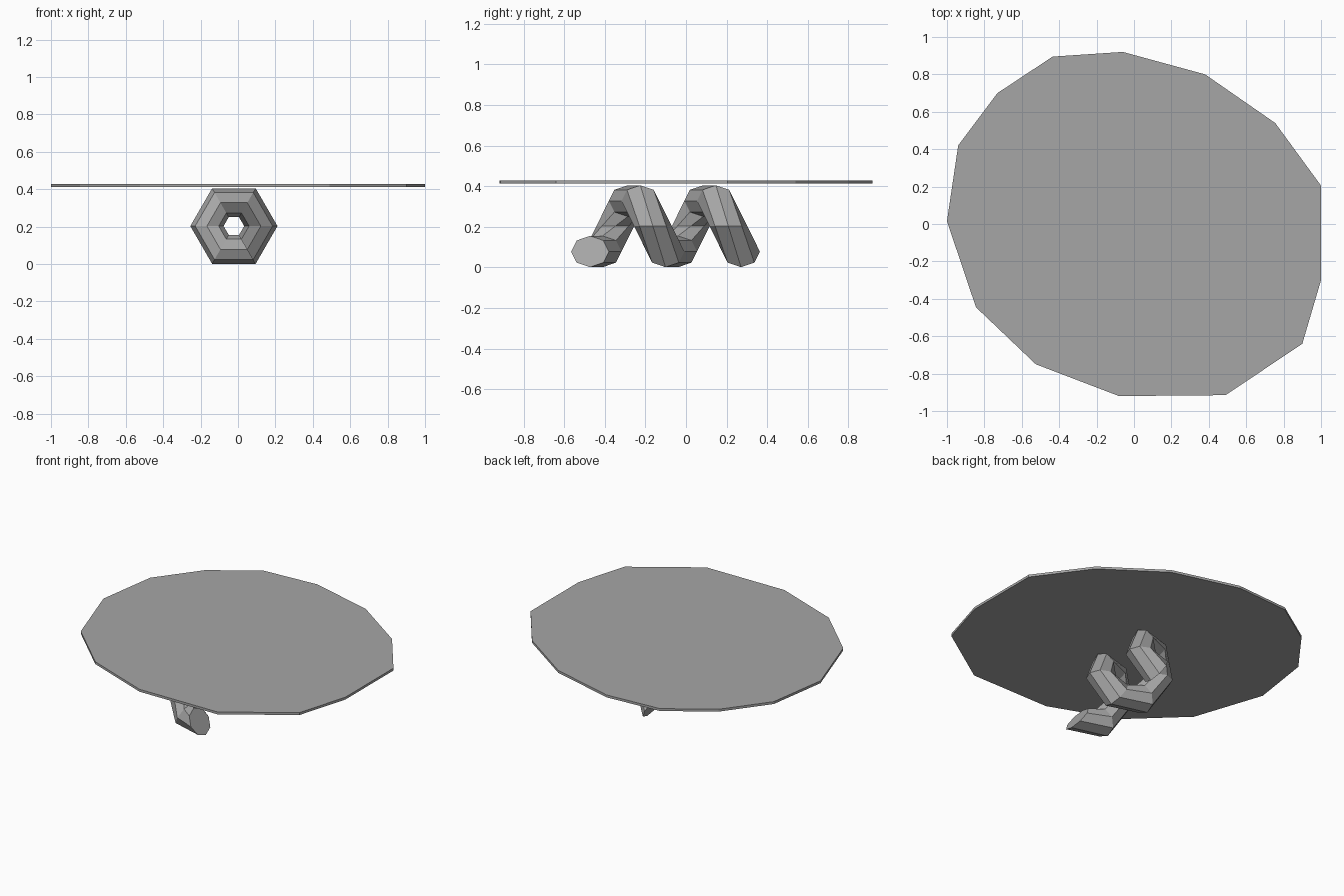
import bpy, bmesh
from math import sin, cos, pi

cube = bpy.data.objects.get("Cube")
if cube:
    bpy.data.objects.remove(cube)

GREY = (0.38, 0.38, 0.38, 1)
grey = bpy.data.materials.new("plain grey")
grey.use_nodes = True
grey.diffuse_color = GREY
grey.node_tree.nodes["Principled BSDF"].inputs["Base Color"].default_value = GREY


def finish(name, bm):
    bmesh.ops.recalc_face_normals(bm, faces=bm.faces)
    mesh = bpy.data.meshes.new(name)
    bm.to_mesh(mesh)
    bm.free()
    mesh.materials.append(grey)
    obj = bpy.data.objects.new(name, mesh)
    bpy.context.collection.objects.link(obj)
    return obj


# Thin irregular plate on top
outline = [(-1, .015), (-.94, .42), (-.73, .70), (-.435, .895), (-.06, .92),
           (.38, .80), (.755, .54), (1, .205), (1, -.30), (.90, -.64),
           (.49, -.915), (-.08, -.92), (-.525, -.75), (-.845, -.445)]
bm = bmesh.new()
base = bm.faces.new([bm.verts.new((x, y, 0.413)) for x, y in outline])
top = bmesh.ops.extrude_face_region(bm, geom=[base], use_keep_orig=True)
bmesh.ops.translate(bm, vec=(0, 0, 0.016),
                    verts=[g for g in top["geom"] if isinstance(g, bmesh.types.BMVert)])
finish("top_plate", bm)

# Two-turn coil: six steps per turn, eight-sided section, axis along y
STEPS, SIDES, TURNS = 6, 8, 2
CENTRE_X, CENTRE_Z, START_Y, PITCH = -0.022, 0.203, -0.473, 0.372
COIL_R, TUBE_R, TUBE_Y = 0.144, 0.089, 0.093
bm = bmesh.new()
rings = []
for i in range(STEPS * TURNS + 1):
    a = -pi / 3 - i * 2 * pi / STEPS
    y = START_Y + PITCH * i / STEPS
    ring = []
    for j in range(SIDES):
        t = 2 * pi * j / SIDES
        r = COIL_R + TUBE_R * cos(t)
        ring.append(bm.verts.new((CENTRE_X + r * cos(a), y + TUBE_Y * sin(t),
                                  CENTRE_Z + r * sin(a))))
    rings.append(ring)
for p, q in zip(rings, rings[1:]):
    for j in range(SIDES):
        k = (j + 1) % SIDES
        bm.faces.new((p[j], p[k], q[k], q[j]))
bm.faces.new(rings[0])
bm.faces.new(rings[-1])
finish("coil", bm)
